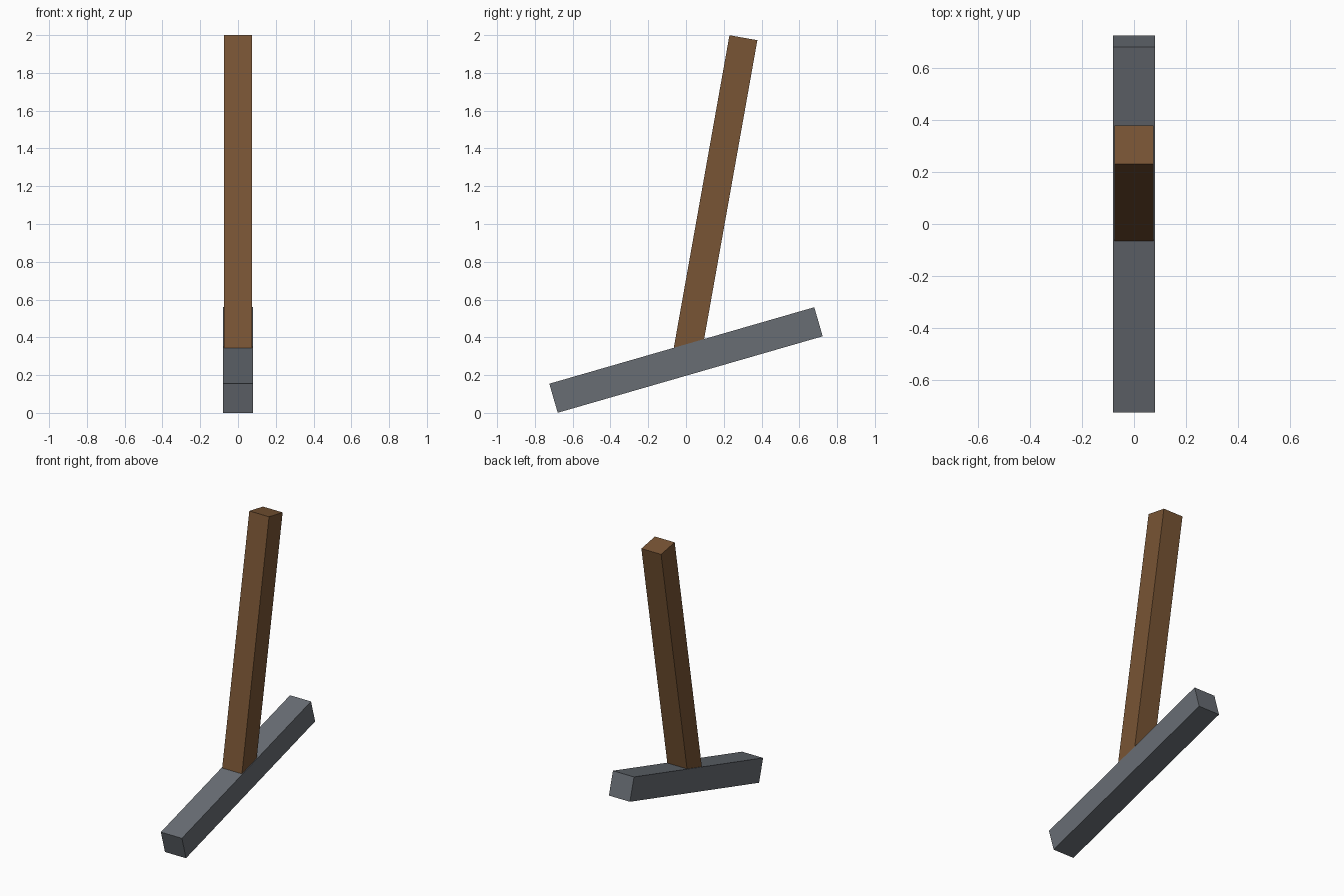
import bpy
from math import radians
from mathutils import Matrix, Vector

if "Cube" in bpy.data.objects:
    bpy.data.objects.remove(bpy.data.objects["Cube"])


def beam(name, size, pivot, tilt, offset, color):
    """Box of given size, shifted by offset, then tilted about x at pivot."""
    bpy.ops.mesh.primitive_cube_add(size=1)
    ob = bpy.context.object
    ob.name = name
    ob.data.transform(Matrix.Translation(Vector(offset)) @ Matrix.Diagonal((*size, 1)))
    ob.location = pivot
    ob.rotation_euler.x = radians(tilt)
    mat = bpy.data.materials.new(name + "_material")
    mat.diffuse_color = (*color, 1)
    mat.use_nodes = True
    mat.node_tree.nodes["Principled BSDF"].inputs["Base Color"].default_value = mat.diffuse_color
    ob.data.materials.append(mat)
    return ob


center = (0, 0, 0.28)

# Grey head bar, rising towards the back
beam("hammer_head", (0.16, 1.46, 0.16), center, 16.1, (0, 0, 0), (0.14, 0.155, 0.175))

# Wooden handle, set into the middle of the head and leaning back
handle_length = 1.733
beam("handle", (0.15, 0.15, handle_length), center, -10.1,
     (0, 0, handle_length / 2), (0.19, 0.09, 0.035))
